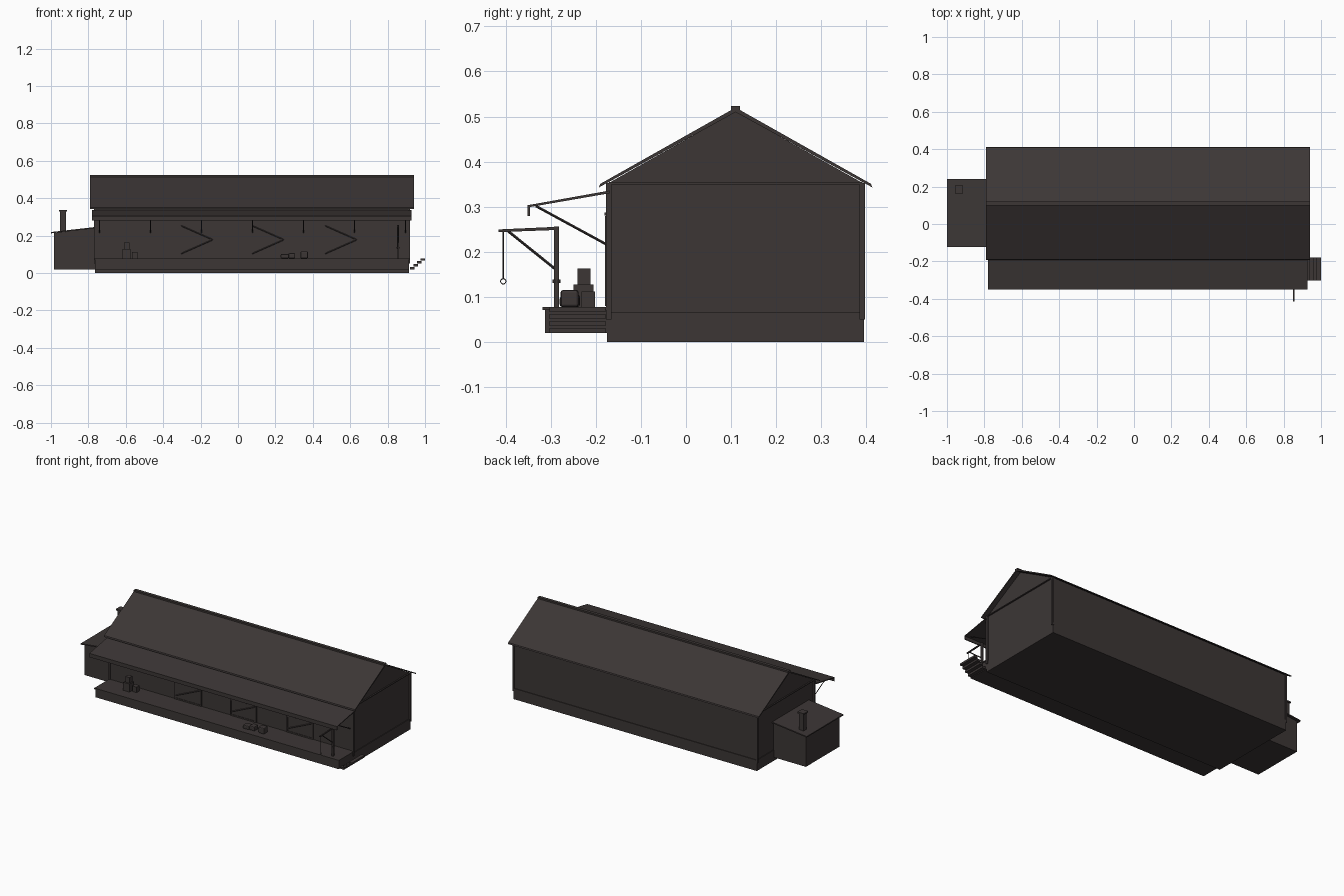
import bpy, bmesh, math
from mathutils import Vector

dark = bpy.data.materials.new("dark_timber")
dark.diffuse_color = (0.045, 0.037, 0.036, 1)


def finish(bm, name):
    bmesh.ops.recalc_face_normals(bm, faces=bm.faces)
    me = bpy.data.meshes.new(name)
    bm.to_mesh(me)
    bm.free()
    me.materials.append(dark)
    ob = bpy.data.objects.new(name, me)
    bpy.context.collection.objects.link(ob)
    return ob


def extrude(name, profile, a, b, axis="x"):
    """Closed profile swept from a to b: (y, z) along x, or (x, z) along y."""
    bm = bmesh.new()
    put = (lambda p, t: (t, p[0], p[1])) if axis == "x" else (lambda p, t: (p[0], t, p[1]))
    r0 = [bm.verts.new(put(p, a)) for p in profile]
    r1 = [bm.verts.new(put(p, b)) for p in profile]
    bm.faces.new(r0)
    bm.faces.new(r1)
    n = len(profile)
    for i in range(n):
        bm.faces.new((r0[i], r0[(i + 1) % n], r1[(i + 1) % n], r1[i]))
    return finish(bm, name)


def box(name, x, y, z, bevel=0):
    ob = extrude(name, [(y[0], z[0]), (y[1], z[0]), (y[1], z[1]), (y[0], z[1])], *x)
    if bevel:
        m = ob.modifiers.new("bevel", "BEVEL")
        m.width, m.segments = bevel, 2
    return ob


def rod(name, p, q, r, sides=4):
    p, q = Vector(p), Vector(q)
    bm = bmesh.new()
    bmesh.ops.create_cone(bm, cap_ends=True, segments=sides, radius1=r, radius2=r, depth=(q - p).length)
    rot = (q - p).to_track_quat("Z", "Y").to_matrix()
    bmesh.ops.transform(bm, matrix=rot.to_4x4(), verts=bm.verts)
    bmesh.ops.translate(bm, vec=(p + q) / 2, verts=bm.verts)
    return finish(bm, name)


# Main shed: foundation, walls with gables, corner boards
X0, X1 = -0.765, 0.915
box("foundation", (X0, X1), (-0.175, 0.395), (0, 0.067))
extrude("walls", [(-0.171, 0.067), (0.391, 0.067), (0.391, 0.353), (0.11, 0.511), (-0.171, 0.353)],
        X0 + 0.004, X1 - 0.004)
for x in (X0, X1):
    for y in (-0.171, 0.391):
        box("corner_board", (x - 0.005, x + 0.005), (y - 0.006, y + 0.006), (0.05, 0.353))
    s = 0.004 if x > 0 else -0.004
    box("gable_trim", (x - 0.004, x + 0.004), (-0.171, 0.391), (0.35, 0.355))

# Pitched roof and ridge cap
extrude("roof", [(-0.193, 0.343), (-0.19, 0.351), (0.11, 0.52), (0.41, 0.351), (0.413, 0.343), (0.11, 0.51)],
        -0.79, 0.94)
box("ridge_cap", (-0.79, 0.94), (0.1, 0.12), (0.512, 0.524))

# Loading platform with deck and outer steps
box("platform_base", (X0, X1), (-0.313, -0.17), (0.02, 0.071))
box("platform_deck", (X0 - 0.004, X1 + 0.004), (-0.318, -0.171), (0.071, 0.078))
for i in range(4):
    x, z = 0.92 + i * 0.019, 0.02 + i * 0.0155
    box("step", (x, x + 0.023), (-0.303, -0.178), (z, z + 0.012))

# Canopy with fascia and braces
extrude("canopy", [(-0.17, 0.33), (-0.17, 0.336), (-0.349, 0.304), (-0.349, 0.299)], -0.78, 0.928)
box("canopy_fascia", (-0.78, 0.928), (-0.351, -0.346), (0.28, 0.304))
for i in range(7):
    x = -0.74 + i * 0.2725
    rod("canopy_brace", (x, -0.333, 0.302), (x, -0.173, 0.215), 0.0028)

# Sliding doors with chevron bracing and overhead rails
for x in (-0.22, 0.16, 0.55):
    box("door", (x - 0.09, x + 0.09), (-0.176, -0.17), (0.08, 0.28))
    for s in (-1, 1):
        box("door_stile", (x + s * 0.087 - 0.004, x + s * 0.087 + 0.004), (-0.179, -0.173), (0.08, 0.28))
        rod("door_brace", (x - 0.085, -0.177, 0.178 + s * 0.075), (x + 0.085, -0.177, 0.178), 0.003)
    for z in (0.084, 0.178, 0.276):
        box("door_rail", (x - 0.09, x + 0.09), (-0.179, -0.173), (z - 0.004, z + 0.004))
    box("door_track", (x - 0.21, x + 0.1), (-0.181, -0.17), (0.281, 0.287))

# Side annex with lean-to roof and chimney
extrude("annex", [(-0.985, 0.02), (-0.76, 0.02), (-0.76, 0.24), (-0.985, 0.213)], -0.105, 0.225, "y")
extrude("annex_roof", [(-1.0, 0.212), (-0.762, 0.239), (-0.762, 0.246), (-1.0, 0.219)], -0.122, 0.24, "y")
box("chimney", (-0.951, -0.919), (0.169, 0.201), (0.2, 0.328))
box("chimney_cap", (-0.957, -0.913), (0.163, 0.207), (0.328, 0.337))

# Hoist: post, arm, brace, rope and hook ring
hx = 0.855
box("hoist_post", (hx - 0.006, hx + 0.006), (-0.293, -0.281), (0.078, 0.256))
extrude("hoist_arm", [(-0.415, 0.244), (-0.281, 0.249), (-0.281, 0.256), (-0.415, 0.25)], hx - 0.004, hx + 0.004)
rod("hoist_brace", (hx, -0.394, 0.246), (hx, -0.287, 0.16), 0.003)
rod("hoist_rope", (hx, -0.405, 0.247), (hx, -0.405, 0.141), 0.0015, 6)
rod("post_collar", (hx, -0.287, 0.131), (hx, -0.287, 0.139), 0.009, 10)
bpy.ops.mesh.primitive_torus_add(major_radius=0.006, minor_radius=0.0012, major_segments=12,
                                 minor_segments=6, location=(hx, -0.405, 0.135),
                                 rotation=(0, math.pi / 2, 0))
ring = bpy.context.object
ring.name = "hook_ring"
ring.data.materials.append(dark)

# Cargo on the platform
box("crate_large", (-0.618, -0.574), (-0.249, -0.205), (0.078, 0.128))
box("crate_top", (-0.609, -0.581), (-0.24, -0.212), (0.128, 0.163))
box("crate_small", (-0.567, -0.537), (-0.232, -0.202), (0.078, 0.112))
for x, y, h, w in ((0.25, -0.26, 0.024, 0.022), (0.288, -0.255, 0.028, 0.018), (0.354, -0.258, 0.038, 0.02)):
    box("sack", (x - w, x + w), (y - 0.02, y + 0.02), (0.078, 0.078 + h), 0.006)
